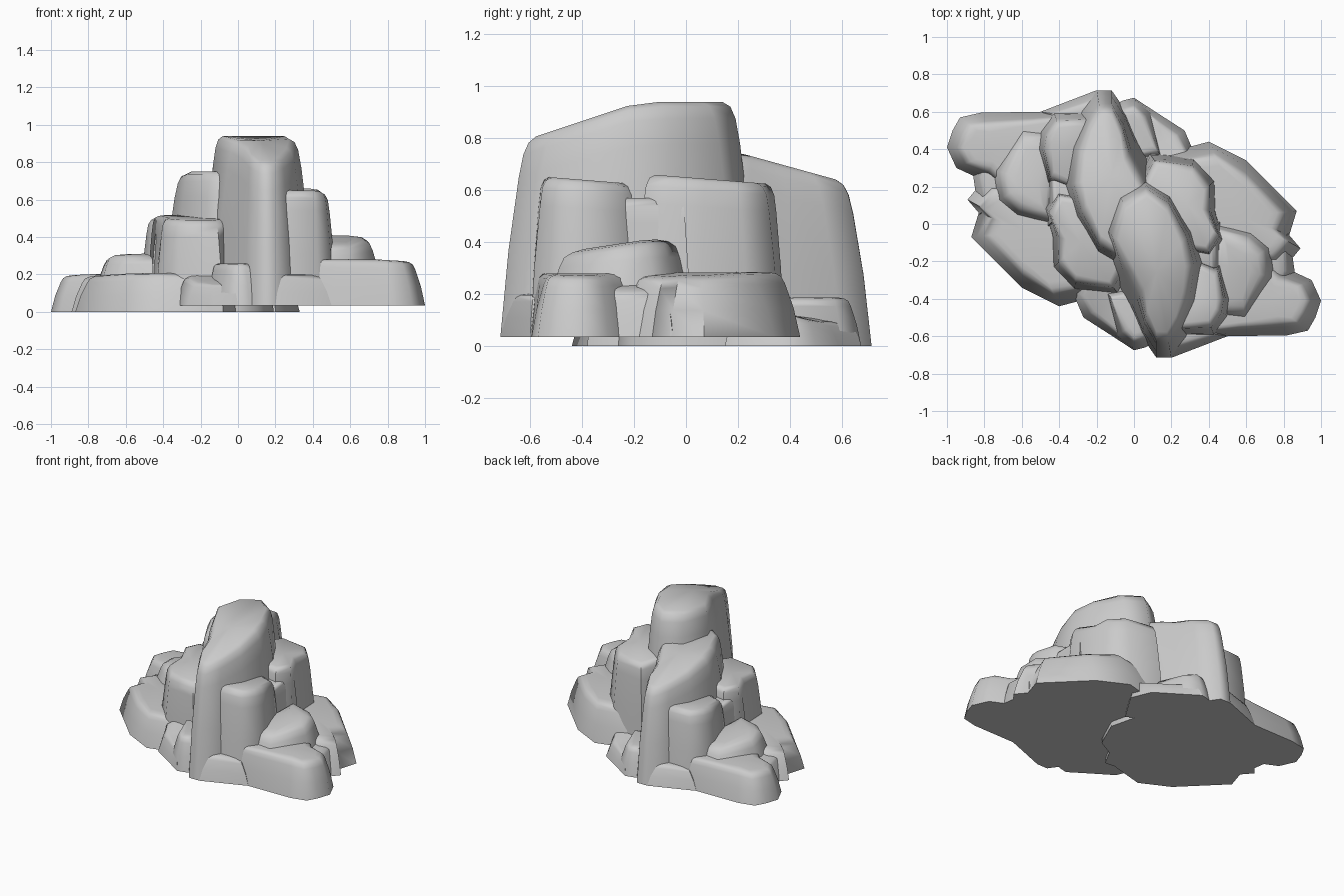
import bpy, bmesh, math
from mathutils import Vector

if "Cube" in bpy.data.objects:
    bpy.data.objects.remove(bpy.data.objects["Cube"])

BASE = 0.035


def tier(name, outline, top, taper=0.06, bevel=0.04):
    """Tapered rock block with a rounded rim, plus a lower twin turned half round."""
    n = len(outline)
    c = sum((Vector(p) for p in outline), Vector((0, 0))) / n
    # inset and height fraction of each ring, base to rim
    rings = [(0, 0), (taper * 0.35, 0.45), (taper * 0.8, 0.82),
             (taper, 0.93), (taper + bevel * 0.4, 0.98), (taper + bevel, 1)]
    coords = []
    for inset, f in rings:
        for p in outline:
            p = Vector(p)
            q = p + (c - p).normalized() * min(inset, (c - p).length * 0.8)
            coords.append(Vector((q.x, q.y, BASE + (top(q.x, q.y) - BASE) * f)))
    coords.append(Vector((c.x, c.y, top(c.x, c.y))))
    for twin in (False, True):
        bm = bmesh.new()
        vs = [bm.verts.new((-v.x, -v.y, (v.z - BASE) * 0.83) if twin else v) for v in coords]
        bm.faces.new(vs[:n][::-1])
        last = (len(rings) - 1) * n
        for i in range(n):
            j = (i + 1) % n
            for r in range(len(rings) - 1):
                bm.faces.new((vs[r*n + i], vs[r*n + j], vs[r*n + n + j], vs[r*n + n + i]))
            bm.faces.new((vs[last + i], vs[last + j], vs[-1]))
        bmesh.ops.recalc_face_normals(bm, faces=bm.faces)
        full = ("rear_" if twin else "front_") + name
        me = bpy.data.meshes.new(full)
        bm.to_mesh(me)
        bm.free()
        ob = bpy.data.objects.new(full, me)
        bpy.context.collection.objects.link(ob)
        bpy.ops.object.select_all(action='DESELECT')
        ob.select_set(True)
        bpy.context.view_layer.objects.active = ob
        bpy.ops.object.shade_smooth_by_angle(angle=math.radians(60))


# tall central crag, sloping down towards the front
tier("crag", [(.41, -.2), (.37, -.45), (.28, -.62), (.2, -.715), (.12, -.715), (.04, -.6),
              (-.03, -.45), (-.13, -.25), (-.19, 0), (-.1, .2), (.05, .28), (.2, .2), (.34, 0)],
     lambda x, y: min(.94, .94 + (y + .18) * .333), .09, .05)

# two shoulder blocks joined by a saddle
tier("shoulder_a", [(.47, -.2), (.53, -.4), (.51, -.5), (.43, -.6), (.22, -.6),
                    (.15, -.4), (.22, -.12)],
     lambda x, y: .63 - (y + .27) * .08, .05, .04)
tier("shoulder_b", [(.49, -.1), (.45, .06), (.44, .24), (.32, .36), (.08, .38), (-.02, .2),
                    (.12, -.15), (.42, -.2)],
     lambda x, y: .65 - y * .08, .05, .04)
tier("saddle", [(.47, -.3), (.47, .02), (.15, .02), (.15, -.3)],
     lambda x, y: .57, .04, .04)

# low spreading shelves, bridged where they meet
tier("shelf_a", [(1, -.41), (.97, -.5), (.93, -.57), (.82, -.595), (.5, -.6), (.25, -.6),
                 (.3, -.12), (.65, -.12), (.8, -.23), (.95, -.3)],
     lambda x, y: .28 - max(0, x - .75) * .06, .065, .05)
tier("shelf_b", [(.87, .07), (.83, -.06), (.89, -.13), (.8, -.24), (.5, -.3), (.2, -.1),
                 (.1, .36), (.4, .44), (.6, .34)],
     lambda x, y: .285 - max(0, x - .55) * .08, .08, .06)
tier("shelf_bridge", [(.86, -.26), (.83, -.05), (.4, .05), (.35, -.4), (.75, -.45)],
     lambda x, y: .26 - max(0, x - .65) * .3, .04, .05)

# hump resting on the shelves
tier("hump", [(.79, -.3), (.76, -.1), (.64, 0), (.42, .04), (.34, -.2), (.38, -.53),
              (.6, -.56)],
     lambda x, y: min(.41, .41 + (y + .15) * .15), .09, .08)

# footings at the narrow end
tier("footing", [(.1, -.64), (.06, -.66), (0, -.675), (-.1, -.6), (-.16, -.35), (.1, -.3)],
     lambda x, y: .26, .05, .04)
tier("low_footing", [(0, -.675), (-.13, -.59), (-.27, -.5), (-.33, -.36), (-.2, -.15),
                     (.05, -.3)],
     lambda x, y: .15 + max(0, y + .5) * .3, .05, .05)
tier("apron", [(.5, -.6), (.2, -.715), (.12, -.715), (.15, -.4), (.45, -.4)],
     lambda x, y: .2, .07, .05)
